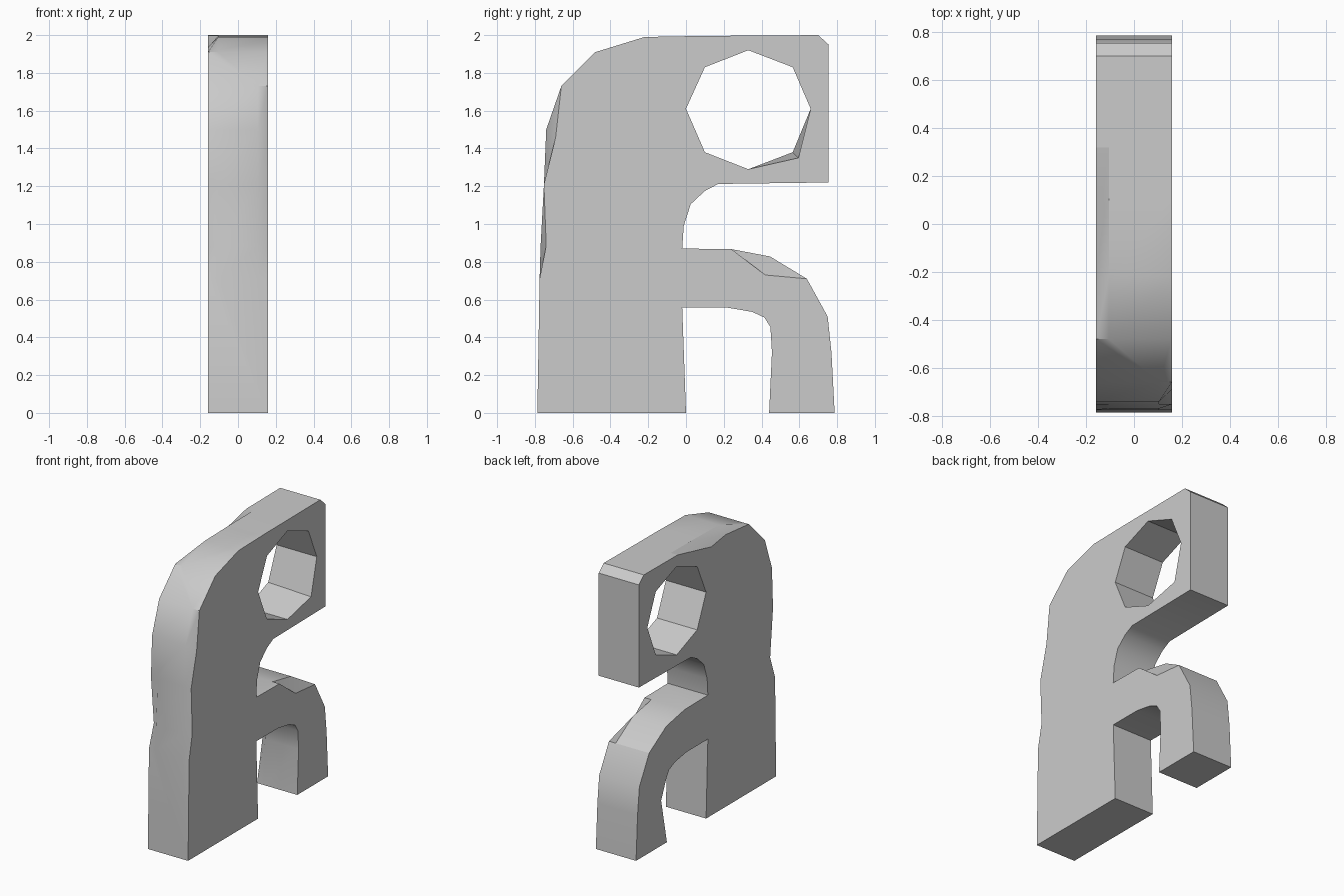
import bpy, bmesh

if "Cube" in bpy.data.objects:
    bpy.data.objects.remove(bpy.data.objects["Cube"])

# Side outline (y, z), drawn once and repeated at every slice
OUTLINE = [
    (-0.787, 0), (-0.775, 0.71), (-0.77, 0.88), (-0.752, 1.21), (-0.74, 1.5),
    (-0.66, 1.73), (-0.48, 1.91), (-0.22, 1.99), (0.1, 1.996), (0.32, 1.997),
    (0.7, 2.0), (0.755, 1.95), (0.755, 1.22), (0.17, 1.212), (0.1, 1.175),
    (0.025, 1.105), (-0.012, 0.99), (-0.02, 0.87), (0.24, 0.867), (0.445, 0.828),
    (0.64, 0.71), (0.75, 0.51), (0.77, 0.32), (0.787, 0), (0.44, 0),
    (0.455, 0.32), (0.447, 0.455), (0.415, 0.505), (0.35, 0.535), (0.22, 0.557),
    (-0.02, 0.557), (0, 0),
]
HOLE = [(0.33, 1.92), (0.565, 1.83), (0.66, 1.61), (0.565, 1.38),
        (0.33, 1.29), (0.1, 1.38), (0.0, 1.61), (0.1, 1.83)]

# Worn edges: outline points that are pushed in on one face only
LEFT_CHIPS = {2: (-0.72, 0.87), 7: (-0.22, 1.935), 8: (-0.06, 1.91),
              25: (0.505, 0.32)}
RIGHT_CHIPS = {2: (-0.74, 0.885), 4: (-0.69, 1.46), 19: (0.42, 0.73)}
RIGHT_HOLE_CHIPS = {3: (0.595, 1.35)}


def loft(bm, points, slices):
    """Sweep a closed loop through x slices; return first and last edge loops."""
    rings = []
    for x, chips in slices:
        loop = [chips.get(i, p) for i, p in enumerate(points)]
        rings.append([bm.verts.new((x, y, z)) for y, z in loop])
    n = len(points)
    for a, b in zip(rings, rings[1:]):
        for i in range(n):
            j = (i + 1) % n
            bm.faces.new((a[i], a[j], b[j], b[i]))
    return [[bm.edges.get((r[i], r[(i + 1) % n])) for i in range(n)]
            for r in (rings[0], rings[-1])]


bm = bmesh.new()
# Outer wall and octagonal hole wall
outer = loft(bm, OUTLINE, [(-0.158, LEFT_CHIPS), (-0.105, {}),
                           (0.105, {}), (0.158, RIGHT_CHIPS)])
inner = loft(bm, HOLE, [(-0.158, {}), (0.158, RIGHT_HOLE_CHIPS)])
# Flat side faces with the hole left open
for out_edges, hole_edges in zip(outer, inner):
    bmesh.ops.triangle_fill(bm, edges=out_edges + hole_edges, use_beauty=True)
bmesh.ops.recalc_face_normals(bm, faces=bm.faces)
# Merge the planar parts back into clean faces
bmesh.ops.dissolve_limit(bm, angle_limit=0.002, verts=bm.verts, edges=bm.edges)

mesh = bpy.data.meshes.new("carved_slab")
bm.to_mesh(mesh)
bm.free()
slab = bpy.data.objects.new("carved_slab", mesh)
bpy.context.collection.objects.link(slab)
bpy.context.view_layer.objects.active = slab
slab.select_set(True)
bpy.ops.object.shade_smooth_by_angle(angle=0.52)
